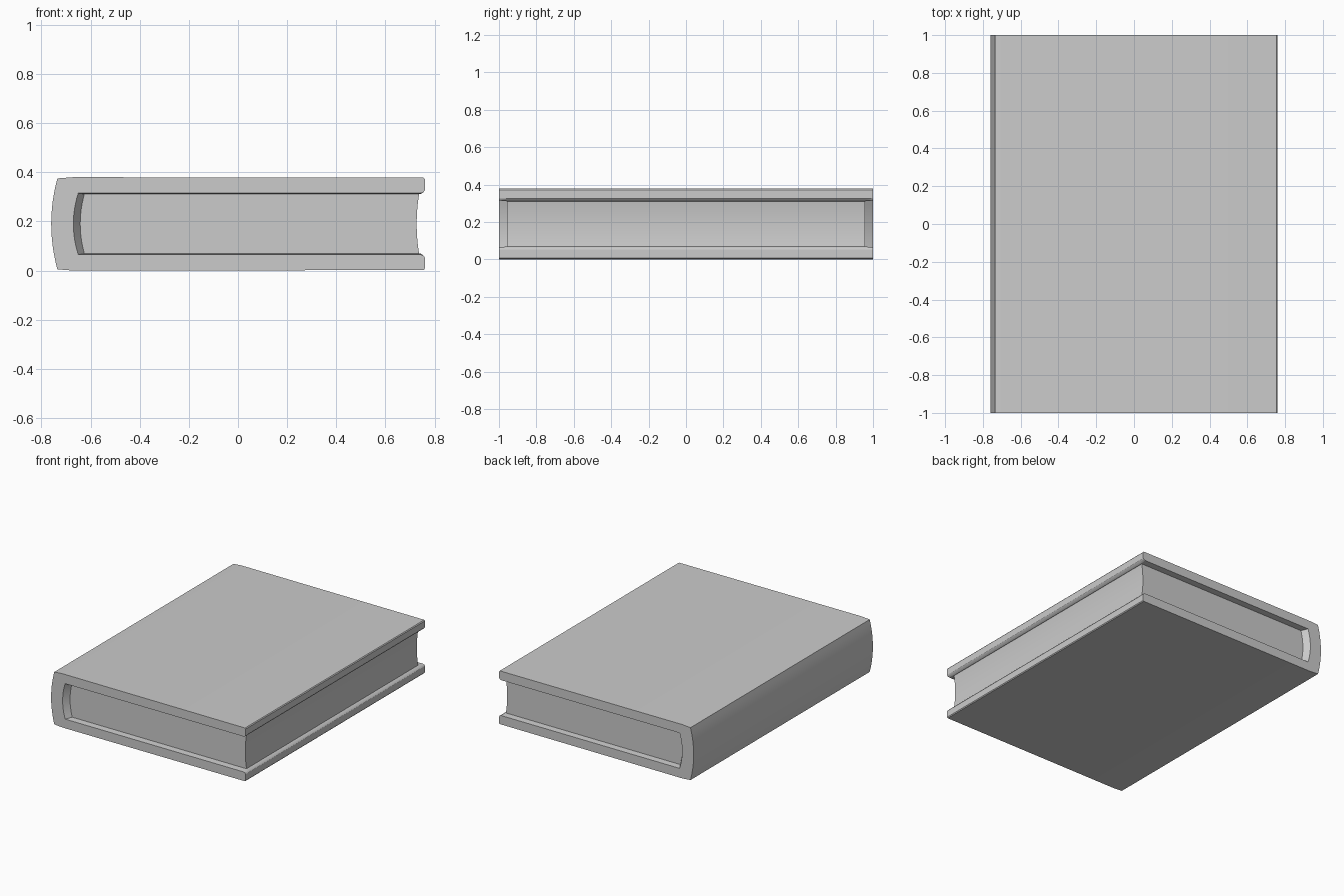
import bpy, bmesh, math

if "Cube" in bpy.data.objects:
    bpy.data.objects.remove(bpy.data.objects["Cube"])


def arc(x_end, x_mid, z0, z1, n=12):
    """Shallow bowed edge running from z0 to z1."""
    pts = []
    for i in range(n + 1):
        t = i / n
        bow = 1 - (2 * t - 1) ** 2
        pts.append((x_end + (x_mid - x_end) * bow, z0 + (z1 - z0) * t))
    return pts


def loft(name, sections):
    """Solid through matching (y, [(x, z), ...]) sections."""
    bm = bmesh.new()
    rings = [[bm.verts.new((x, y, z)) for x, z in prof] for y, prof in sections]
    for a, b in zip(rings, rings[1:]):
        for i in range(len(a)):
            j = (i + 1) % len(a)
            bm.faces.new((a[i], a[j], b[j], b[i]))
    caps = [bm.faces.new(rings[0]), bm.faces.new(rings[-1])]
    bmesh.ops.recalc_face_normals(bm, faces=bm.faces)
    bmesh.ops.triangulate(bm, faces=caps)
    mesh = bpy.data.meshes.new(name)
    bm.to_mesh(mesh)
    bm.free()
    ob = bpy.data.objects.new(name, mesh)
    bpy.context.collection.objects.link(ob)
    bpy.context.view_layer.objects.active = ob
    ob.select_set(True)
    bpy.ops.object.shade_smooth_by_angle(angle=math.radians(25))
    ob.select_set(False)
    return ob


H = 0.38


def cover_profile(x_end, x_mid, inner):
    """C-shaped section: two boards joined by the rounded spine."""
    board = [(-0.67, 0.0), (0.755, 0.002), (0.76, 0.008), (0.76, 0.053),
             (0.755, 0.061), (0.743, inner)]
    upper = [(x, H - z) for x, z in reversed(board)]
    return (board + arc(x_end, x_mid, inner, H - inner)
            + upper + arc(-0.735, -0.76, H - 0.005, 0.005))


# Hard cover, with the spine lining sloping in to meet the pages
rim = cover_profile(-0.65, -0.67, 0.065)
core = cover_profile(-0.625, -0.642, 0.069)
loft("book_cover", [(-1, rim), (-0.957, core), (0.957, core), (1, rim)])

# Page block with concave fore-edge, tucked into the cover
pages = arc(0.737, 0.727, 0.067, H - 0.067) + arc(-0.63, -0.647, H - 0.067, 0.067)
loft("page_block", [(-0.957, pages), (0.957, pages)])
